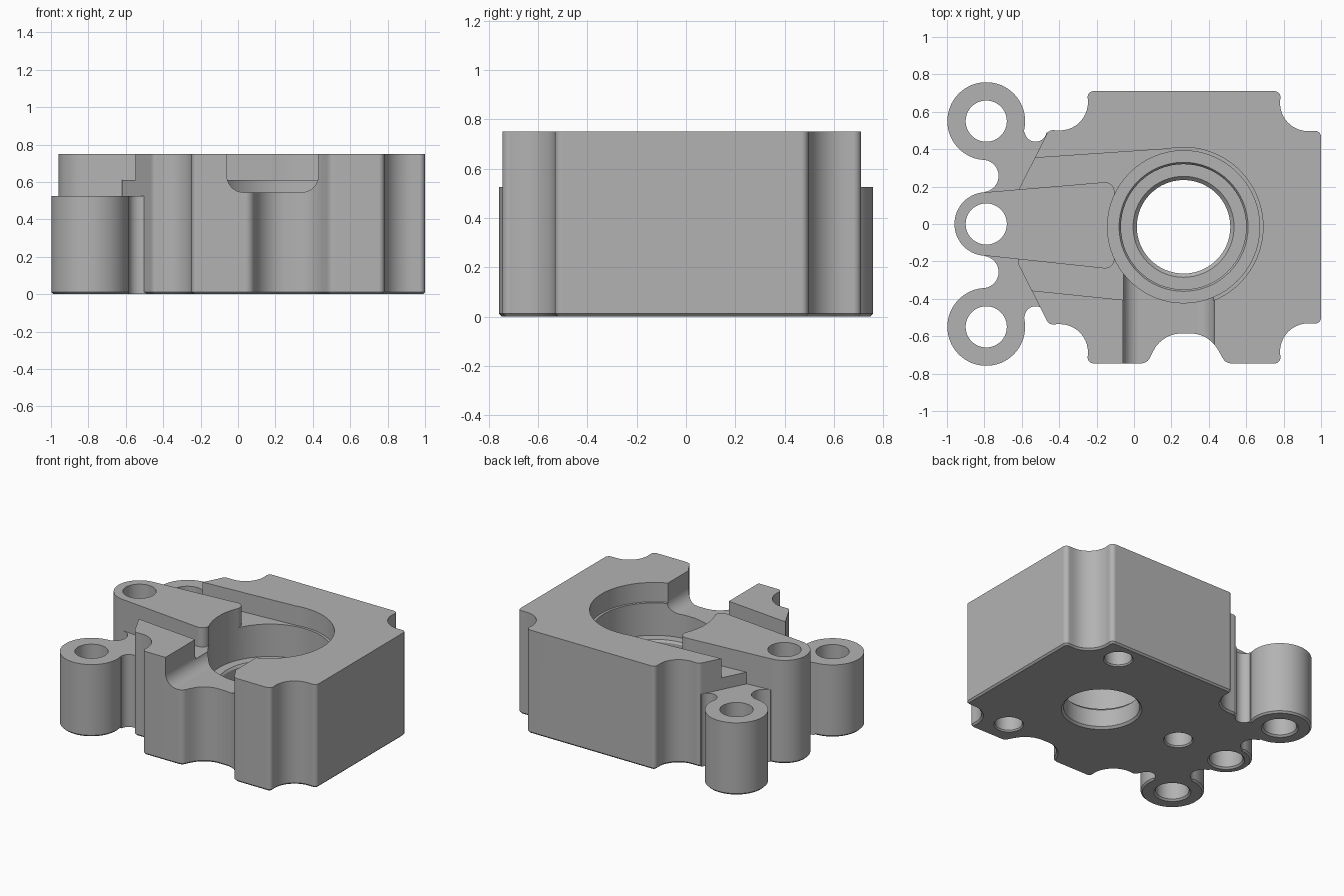
import bpy, bmesh
from math import pi, cos, sin, tan
from mathutils import Vector, Matrix

if "Cube" in bpy.data.objects:
    bpy.data.objects.remove(bpy.data.objects["Cube"])

grey = bpy.data.materials.new("machined grey")
grey.use_nodes = True
grey.diffuse_color = (0.45, 0.45, 0.45, 1)
grey.node_tree.nodes["Principled BSDF"].inputs["Base Color"].default_value = (0.45, 0.45, 0.45, 1)

TOP, LOW, FLOOR = 0.75, 0.525, 0.61
BORE = (0.265, -0.015)
MID_Y = -0.0175


def circle(c, r, n=64):
    return [Vector((c[0] + r * cos(2 * pi * i / n), c[1] + r * sin(2 * pi * i / n))) for i in range(n)]


def rounded(corners, steps=10):
    """Closed outline from (x, y, radius) corners, each rounded with a tangent arc."""
    out = []
    for i, (x, y, r) in enumerate(corners):
        p = Vector((x, y))
        if not r:
            out.append(p)
            continue
        a = (Vector(corners[i - 1][:2]) - p).normalized()
        b = (Vector(corners[(i + 1) % len(corners)][:2]) - p).normalized()
        half = a.angle(b) / 2
        centre = p + (a + b).normalized() * (r / sin(half))
        start = p + a * (r / tan(half)) - centre
        turn = start.angle_signed(p + b * (r / tan(half)) - centre)
        for k in range(steps + 1):
            out.append(centre + Matrix.Rotation(-turn * k / steps, 2) @ start)
    return out


def inset(outline, d):
    """Move an outline inwards by d."""
    n = len(outline)
    area = sum(outline[i - 1].cross(outline[i]) for i in range(n))
    s = 1 if area > 0 else -1
    res = []
    for i, p in enumerate(outline):
        t = (outline[(i + 1) % n] - outline[i - 1]).normalized()
        res.append(p + Vector((-t.y, t.x)) * d * s)
    return res


def loft(name, rings):
    """Closed solid through a list of (outline, z) rings."""
    bm = bmesh.new()
    loops = [[bm.verts.new((p.x, p.y, z)) for p in o] for o, z in rings]
    for lo, hi in zip(loops, loops[1:]):
        for i in range(len(lo)):
            bm.faces.new((lo[i - 1], lo[i], hi[i], hi[i - 1]))
    bm.faces.new(loops[0])
    bm.faces.new(loops[-1])
    bmesh.ops.recalc_face_normals(bm, faces=bm.faces)
    me = bpy.data.meshes.new(name)
    bm.to_mesh(me)
    bm.free()
    me.materials.append(grey)
    ob = bpy.data.objects.new(name, me)
    bpy.context.collection.objects.link(ob)
    return ob


def prism(name, outline, z0, z1, chamfer=0.0):
    rings = [(outline, z0), (outline, z1)]
    if chamfer:
        rings = [(inset(outline, chamfer), z0), (outline, z0 + chamfer), (outline, z1)]
    return loft(name, rings)


def lathe(name, c, profile):
    return loft(name, [(circle(c, r), z) for r, z in profile])


def combine(target, other, op="DIFFERENCE"):
    mod = target.modifiers.new("join", "BOOLEAN")
    mod.operation, mod.object, mod.solver = op, other, "EXACT"
    bpy.context.view_layer.objects.active = target
    bpy.ops.object.modifier_apply(modifier=mod.name)
    bpy.data.objects.remove(other)


# Main block: right half of the side notches mirrored about the centre line
side = [(1, 0.515, 0.03), (0.77, 0.511, 0.15), (0.785, 0.7275, 0.03), (-0.25, 0.7275, 0.03),
        (-0.235, 0.511, 0.15), (-0.455, 0.52, 0.035), (-0.62, 0.195, 0)]
arch = [(0.07, -0.745, 0.05), (0.15, -0.585, 0.17), (0.40, -0.585, 0.17), (0.49, -0.745, 0.05)]
back = [(x, MID_Y + y, r) for x, y, r in side]
front = [(x, MID_Y - y, r) for x, y, r in reversed(side)]
housing = prism("housing", rounded(back + front[:4] + arch + front[4:]), 0, TOP, 0.012)

# Upper recess around the bore and the tapering channel leading out to the lugs
combine(housing, prism("recess", circle(BORE, 0.425, 96), FLOOR, 1))
channel = [(0.23, 0.405, 0), (-0.8, 0.335, 0), (-0.8, -0.33, 0), (0.23, -0.435, 0)]
combine(housing, prism("channel", rounded(channel), FLOOR, 1))

# Low web joining the lugs to the block, with rounded gaps
web = prism("web", rounded([(-0.8, -0.5, 0), (-0.44, -0.5, 0), (-0.44, 0.49, 0), (-0.8, 0.49, 0)]), 0, LOW, 0.012)
for s in (1, -1):
    combine(web, prism("round_gap", circle((-0.81, s * 0.257), 0.086), -1, 1))
    gap = [(-0.585, s * 0.44, 0.059), (-0.467, s * 0.44, 0.059), (-0.467, s * 0.9, 0), (-0.585, s * 0.9, 0)]
    combine(web, prism("side_gap", rounded(gap), -1, 1))
combine(housing, web, "UNION")

# Outer lugs, middle lug and the raised tongue
for s in (1, -1):
    combine(housing, prism("outer_lug", circle((-0.79, s * 0.55), 0.208), 0, LOW, 0.012), "UNION")
combine(housing, prism("middle_lug", circle((-0.79, 0), 0.17), 0, TOP, 0.012), "UNION")
tongue = [(-0.79, 0.17, 0), (-0.105, 0.228, 0.05), (-0.105, -0.243, 0.05), (-0.79, -0.17, 0)]
combine(housing, prism("tongue", rounded(tongue), 0.03, TOP), "UNION")

# Stepped main bore
combine(housing, lathe("bore", BORE, [
    (0.265, -0.1), (0.265, 0), (0.25, 0.015), (0.25, 0.14), (0.27, 0.16), (0.335, 0.16),
    (0.335, 0.36), (0.345, 0.375), (0.407, 0.375), (0.407, 1)]))

# Front slot with rounded floor corners, laid along y
slot = prism("slot", rounded([(-0.06, 0.545, 0.09), (0.43, 0.545, 0.09), (0.43, 1, 0), (-0.06, 1, 0)]), 0.2, 1)
slot.data.transform(Matrix.Rotation(pi / 2, 4, "X"))
combine(housing, slot)

# Lug holes run through, the three underside holes are blind
for y in (-0.55, 0, 0.55):
    combine(housing, lathe("lug_hole", (-0.79, y), [(0.122, -0.1), (0.122, 0), (0.11, 0.012), (0.11, 1)]))
for c in ((-0.38, 0), (0.605, 0.56), (0.605, -0.56)):
    combine(housing, lathe("blind_hole", c, [(0.098, -0.1), (0.098, 0), (0.09, 0.01), (0.09, 0.35)]))

# Smooth round walls, crisp edges
bpy.ops.object.select_all(action="DESELECT")
housing.select_set(True)
bpy.context.view_layer.objects.active = housing
bpy.ops.object.shade_smooth_by_angle(angle=pi / 6)
normals = housing.modifiers.new("flat_face_normals", "WEIGHTED_NORMAL")
normals.keep_sharp = True
